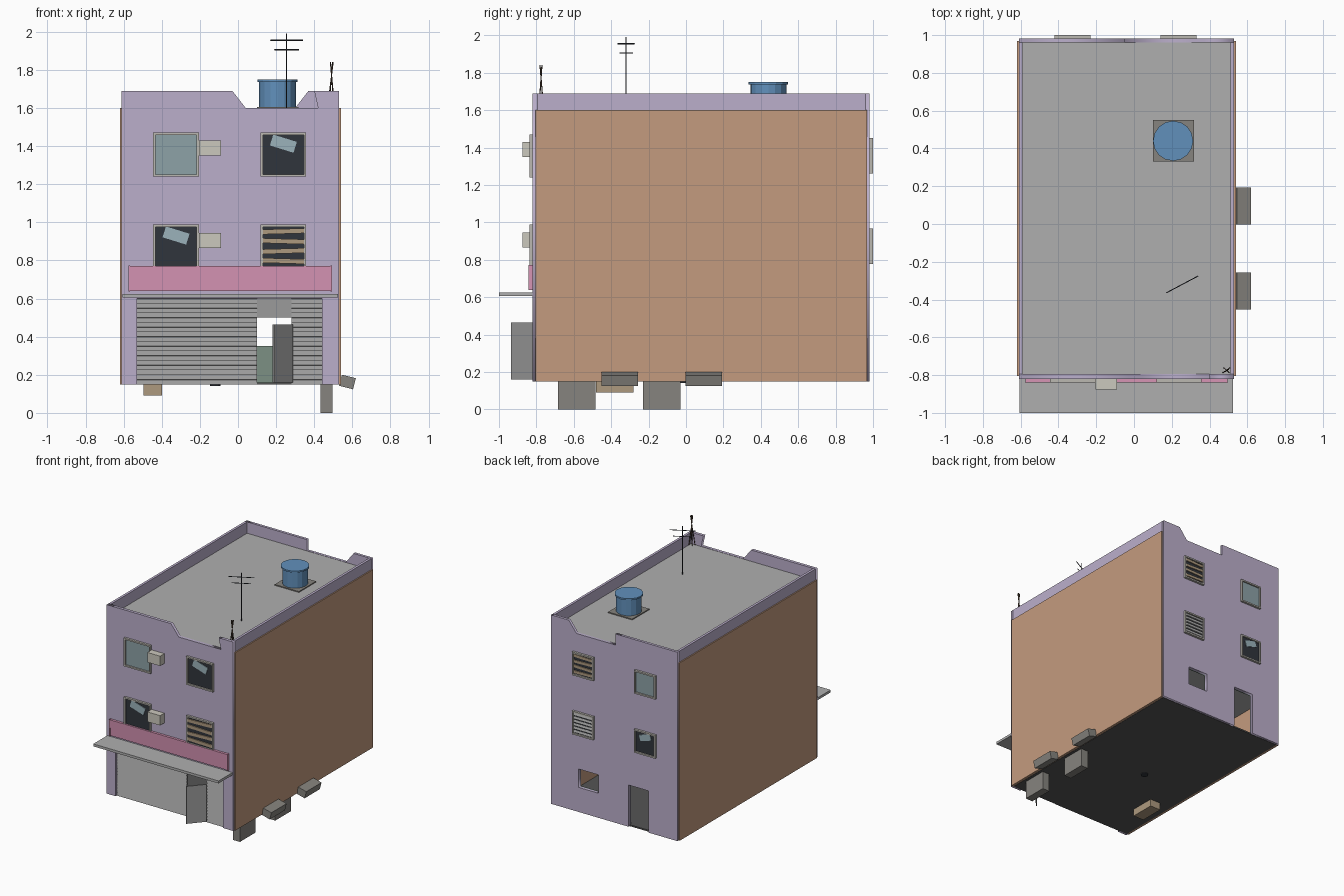
import bpy, bmesh, math
from mathutils import Vector

if "Cube" in bpy.data.objects:
    bpy.data.objects.remove(bpy.data.objects["Cube"])


def mat(name, r, g, b):
    m = bpy.data.materials.new(name)
    m.diffuse_color = (r, g, b, 1)
    m.use_nodes = True
    m.node_tree.nodes["Principled BSDF"].inputs["Base Color"].default_value = m.diffuse_color
    return m


LILAC = mat("lilac_plaster", .50, .43, .60)
BRICK = mat("bare_brick", .55, .33, .21)
PINK = mat("pink_sign", .68, .30, .46)
BLUE = mat("blue_plastic", .12, .28, .50)
DARK = mat("dark", .03, .035, .045)
FLOOR = mat("dark_floor", .09, .09, .09)
GLASS = mat("glass", .27, .36, .39)
SHARD = mat("glass_shard", .33, .45, .50)
WOOD = mat("planks", .42, .32, .21)
FRAME = mat("window_frame", .50, .48, .44)
CREAM = mat("ac_casing", .60, .58, .51)
GREEN = mat("inner_wall", .20, .28, .23)
STEEL = mat("steel", .33, .33, .33)
CONCRETE = mat("concrete", .43, .43, .43)
RUBBLE = mat("rubble", .24, .23, .21)
RUST = mat("rusty_bar", .07, .045, .03)


def finish(name, bm, material):
    bmesh.ops.recalc_face_normals(bm, faces=bm.faces)
    me = bpy.data.meshes.new(name)
    bm.to_mesh(me)
    bm.free()
    me.materials.append(material)
    ob = bpy.data.objects.new(name, me)
    bpy.context.collection.objects.link(ob)
    return ob


def box(name, x0, x1, y0, y1, z0, z1, material, rot=(0, 0, 0)):
    bm = bmesh.new()
    bmesh.ops.create_cube(bm, size=1)
    bmesh.ops.scale(bm, vec=(x1 - x0, y1 - y0, z1 - z0), verts=bm.verts)
    ob = finish(name, bm, material)
    ob.location = ((x0 + x1) / 2, (y0 + y1) / 2, (z0 + z1) / 2)
    ob.rotation_euler = rot
    return ob


def prism(name, pts, vec, material):
    bm = bmesh.new()
    f = bm.faces.new([bm.verts.new(p) for p in pts])
    new = bmesh.ops.extrude_face_region(bm, geom=[f])["geom"]
    bmesh.ops.translate(bm, vec=vec, verts=[v for v in new if isinstance(v, bmesh.types.BMVert)])
    # the extrude keeps the start face, so the prism is closed
    if not f.is_valid:
        bm.faces.new([v for v in bm.verts][:len(pts)])
    return finish(name, bm, material)


def rod(name, a, b, r, material, sides=6):
    a, b = Vector(a), Vector(b)
    bm = bmesh.new()
    bmesh.ops.create_cone(bm, cap_ends=True, segments=sides, radius1=r, radius2=r, depth=(b - a).length)
    ob = finish(name, bm, material)
    ob.location = (a + b) / 2
    ob.rotation_euler = (b - a).to_track_quat('Z', 'Y').to_euler()
    return ob


def wall(name, loops, y0, y1, material):
    """Upright sheet in the xz plane; inner loops become holes."""
    cu = bpy.data.curves.new(name, 'CURVE')
    cu.dimensions = '2D'
    cu.fill_mode = 'BOTH'
    cu.extrude = (y1 - y0) / 2
    for loop in loops:
        sp = cu.splines.new('POLY')
        sp.points.add(len(loop) - 1)
        for p, (x, z) in zip(sp.points, loop):
            p.co = (x, z, 0, 1)
        sp.use_cyclic_u = True
    cu.materials.append(material)
    ob = bpy.data.objects.new(name, cu)
    bpy.context.collection.objects.link(ob)
    ob.location.y = (y0 + y1) / 2
    ob.rotation_euler.x = math.pi / 2
    bpy.ops.object.select_all(action='DESELECT')
    ob.select_set(True)
    bpy.context.view_layer.objects.active = ob
    bpy.ops.object.convert(target='MESH')


# front and back walls with broken parapets and openings
wall("front_wall", [[(-.61, .15), (-.53, .15), (-.53, .6), (.44, .6), (.44, .15), (.53, .15), (.53, 1.69),
                     (.40, 1.69), (.42, 1.6), (.04, 1.6), (-.03, 1.69), (-.61, 1.69)]], -.82, -.795, LILAC)
back_door = [(-.61, .15), (-.35, .15), (-.35, .49), (-.17, .49), (-.17, .15), (.53, .15)]
hatch = [(.10, .35), (.28, .35), (.28, .5), (.10, .5)]
wall("back_wall", [back_door + [(.53, 1.69), (.37, 1.69), (.30, 1.6), (-.05, 1.6), (-.05, 1.69), (-.61, 1.69)],
                   hatch], .96, .982, LILAC)
wall("inner_back_wall", [[(max(-.6, min(.52, x)), z) for x, z in back_door] + [(.52, .6), (-.6, .6)], hatch],
     .95, .96, GREEN)

# brick sides, side parapets, upper block with flat roof, floor
for tag, x0, x1, p0, p1 in (("left", -.62, -.60, -.61, -.59), ("right", .52, .54, .51, .53)):
    box(tag + "_side_wall", x0, x1, -.805, .968, .15, 1.6, BRICK)
    box(tag + "_parapet", p0, p1, -.795, .96, 1.595, 1.69, LILAC)
box("upper_floors_and_roof", -.60, .52, -.795, .96, .6, 1.598, CONCRETE)
box("ground_floor", -.60, .52, -.80, .965, .148, .16, FLOOR)


# roller shutter made of saw-tooth slats
def slats(name, x0, x1, z0, z1):
    n = round((z1 - z0) / .025)
    h = (z1 - z0) / n
    pts = []
    for i in range(n):
        z = z0 + i * h
        pts += [(x0, -.806, z), (x0, -.797, z + h * .95)]
    pts += [(x0, -.785, z1), (x0, -.785, z0)]
    prism(name, pts, (x1 - x0, 0, 0), STEEL)


slats("shutter_left", -.53, .10, .15, .6)
slats("shutter_right", .28, .44, .15, .6)
box("shutter_lintel", .10, .28, -.80, -.785, .5, .6, STEEL)
prism("shutter_door_leaf", [(.28, -.815, .16), (.18, -.93, .16), (.188, -.935, .16), (.288, -.82, .16)],
      (0, 0, .305), STEEL)

# awning and sign board
box("awning", -.605, .525, -1, -.82, .605, .625, CONCRETE)
prism("sign_board", [(-.57, -.82, .64), (-.57, -.835, .64), (-.57, -.84, .77), (-.57, -.82, .77)],
      (1.06, 0, 0), PINK)
s = .004
for x in (-.57, .49):
    box("sign_edge", x - s, x + s, -.843, -.82, .637, .773, PINK)


# windows: side is -1 for the front, +1 for the back
def window(tag, x, z, w, h, wall_y, side, kind):
    def part(n, x0, x1, d0, d1, z0, z1, m, rot=(0, 0, 0)):
        a, b = sorted((wall_y + side * d0, wall_y + side * d1))
        return box(f"{tag}_{n}", x0, x1, a, b, z0, z1, m, rot)
    l, r, b, t, e = x - w / 2, x + w / 2, z - h / 2, z + h / 2, .012
    part("frame_left", l, l + e, -.005, .018, b, t, FRAME)
    part("frame_right", r - e, r, -.005, .018, b, t, FRAME)
    part("frame_top", l + e, r - e, -.005, .018, t - e, t, FRAME)
    part("frame_bottom", l + e, r - e, -.005, .018, b, b + e, FRAME)
    part("pane", l + e, r - e, -.005, .006, b + e, t - e, GLASS if kind == "glass" else DARK)
    if kind == "broken":
        part("shard", x - .27 * w, x + .27 * w, .006, .010, z + .12 * h, z + .38 * h, SHARD, (0, .3, 0))
    elif kind == "boards":
        for i in range(4):
            c = b + h * (.17 + .225 * i)
            part("plank", l + e, r - e, .006, .014, c - .055 * h, c + .055 * h, WOOD, (0, .03 * (-1) ** i, 0))
    elif kind == "louvre":
        for i in range(6):
            c = b + h * (.14 + .145 * i)
            part("louvre", l + e, r - e, .004, .012, c - .05 * h, c + .05 * h, CONCRETE, (side * .25, 0, 0))


window("front_upper_left_window", -.325, 1.355, .24, .23, -.82, -1, "glass")
window("front_upper_right_window", .238, 1.355, .24, .23, -.82, -1, "broken")
window("front_lower_left_window", -.325, .873, .24, .23, -.82, -1, "broken")
window("front_lower_right_window", .238, .873, .24, .23, -.82, -1, "boards")
window("back_upper_left_window", -.325, 1.355, .19, .19, .982, 1, "glass")
window("back_upper_right_window", .235, 1.355, .19, .19, .982, 1, "boards")
window("back_lower_left_window", -.325, .873, .19, .19, .982, 1, "broken")
window("back_lower_right_window", .235, .873, .19, .19, .982, 1, "louvre")

# air conditioners
for z in (.905, 1.39):
    box("air_conditioner", -.205, -.09, -.875, -.82, z - .04, z + .04, CREAM)

# water tank on its pad
box("tank_pad", .10, .318, .33, .55, 1.595, 1.606, RUBBLE)
rod("water_tank", (.207, .44, 1.60), (.207, .44, 1.74), .096, BLUE, 16)
rod("tank_lid", (.207, .44, 1.737), (.207, .44, 1.75), .106, BLUE, 16)

# roof antenna
c = Vector((.255, -.32, 0))
d = Vector((.085, .045, 0))
rod("antenna_mast", (c.x, c.y, 1.59), (c.x, c.y, 1.99), .003, DARK)
for z, k in ((1.955, 1), (1.905, .75)):
    up = Vector((0, 0, z))
    rod("antenna_bar", c - d * k + up, c + d * k + up, .003, DARK)

# exposed bars on the front right corner
for dx, dy in ((-.018, -.012), (.016, -.012), (-.012, .014), (.018, .014)):
    rod("corner_bar", (.488 + dx, -.775 + dy, 1.60), (.492 - dx * .4, -.775 - dy * .4, 1.84), .003, RUST)

# rubble blocks around and under the base
for y in (-.585, -.13):
    box("lower_block", .433, .497, y - .1, y + .1, 0, .148, RUBBLE)
for y in (-.355, .095):
    box("tilted_block", .537, .612, y - .098, y + .098, .132, .192, RUBBLE, (0, .25, 0))
box("loose_brick", -.495, -.40, -.48, -.28, .09, .15, WOOD)
rod("floor_drain", (-.12, -.02, .14), (-.12, -.02, .152), .028, DARK, 12)
